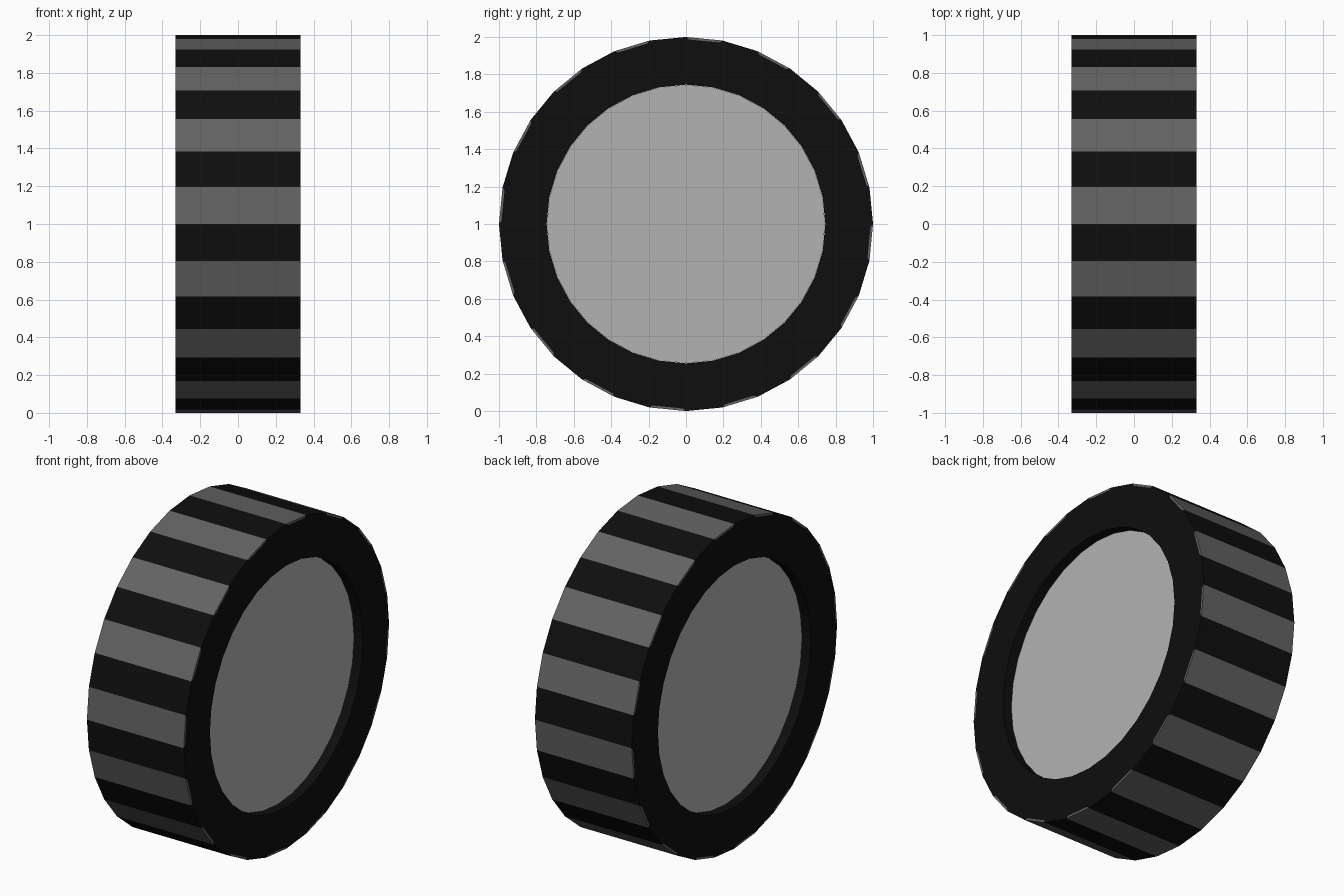
import bpy, bmesh, math
from mathutils import Vector

if "Cube" in bpy.data.objects:
    bpy.data.objects.remove(bpy.data.objects["Cube"])

N = 32          # sides
HALF = 0.33     # half width of the tyre
R_OUT, R_IN = 1.0, 0.745
RECESS = 0.06   # depth of the hub below the side wall


def material(name, c):
    m = bpy.data.materials.new(name)
    m.diffuse_color = (*c, 1)
    m.use_nodes = True
    m.node_tree.nodes["Principled BSDF"].inputs["Base Color"].default_value = m.diffuse_color
    return m


black = material("black rubber", (0.0044, 0.0044, 0.0044))
grey = material("grey tread", (0.125, 0.125, 0.125))
light = material("light grey hub", (0.45, 0.45, 0.45))


def ring_point(i, r, x):
    # angle 0 is the front (-y), increasing upwards
    a = 2 * math.pi * i / N
    return Vector((x, -r * math.cos(a), 1 + r * math.sin(a)))


def finish(name, bm, mats):
    bmesh.ops.remove_doubles(bm, verts=bm.verts, dist=1e-5)
    bmesh.ops.recalc_face_normals(bm, faces=bm.faces)
    me = bpy.data.meshes.new(name)
    bm.to_mesh(me)
    bm.free()
    for m in mats:
        me.materials.append(m)
    ob = bpy.data.objects.new(name, me)
    bpy.context.collection.objects.link(ob)
    return ob


# Tyre: alternating tread bands, side walls, inner wall
bm = bmesh.new()


def face(points, mat):
    f = bm.faces.new([bm.verts.new(p) for p in points])
    f.material_index = mat


for i in range(N):
    band = 1 if i % 2 == 0 else 0
    face([ring_point(i, R_OUT, -HALF), ring_point(i + 1, R_OUT, -HALF),
          ring_point(i + 1, R_OUT, HALF), ring_point(i, R_OUT, HALF)], band)
    face([ring_point(i, R_IN, -HALF), ring_point(i + 1, R_IN, -HALF),
          ring_point(i + 1, R_IN, HALF), ring_point(i, R_IN, HALF)], 0)
    for x in (-HALF, HALF):
        a, b = ring_point(i, R_OUT, x), ring_point(i + 1, R_OUT, x)
        c, d = ring_point(i + 1, R_IN, x), ring_point(i, R_IN, x)
        if band:
            # Thin grey lip where a tread band meets the side wall
            centre = Vector((x, 0, 1))
            p = centre + (a.lerp(b, 0.08) - centre) * 0.988
            q = centre + (a.lerp(b, 0.92) - centre) * 0.988
            face([a, b, q, p], 1)
            face([a, p, q, b, c, d], 0)
        else:
            face([a, b, c, d], 0)
finish("tyre", bm, [black, grey])

# Hub: solid disc recessed on both sides
bm = bmesh.new()
h = HALF - RECESS
left = [bm.verts.new(ring_point(i, R_IN - 0.001, -h)) for i in range(N)]
right = [bm.verts.new(ring_point(i, R_IN - 0.001, h)) for i in range(N)]
bm.faces.new(left)
bm.faces.new(right)
for i in range(N):
    j = (i + 1) % N
    bm.faces.new([left[i], left[j], right[j], right[i]])
finish("hub", bm, [light])
